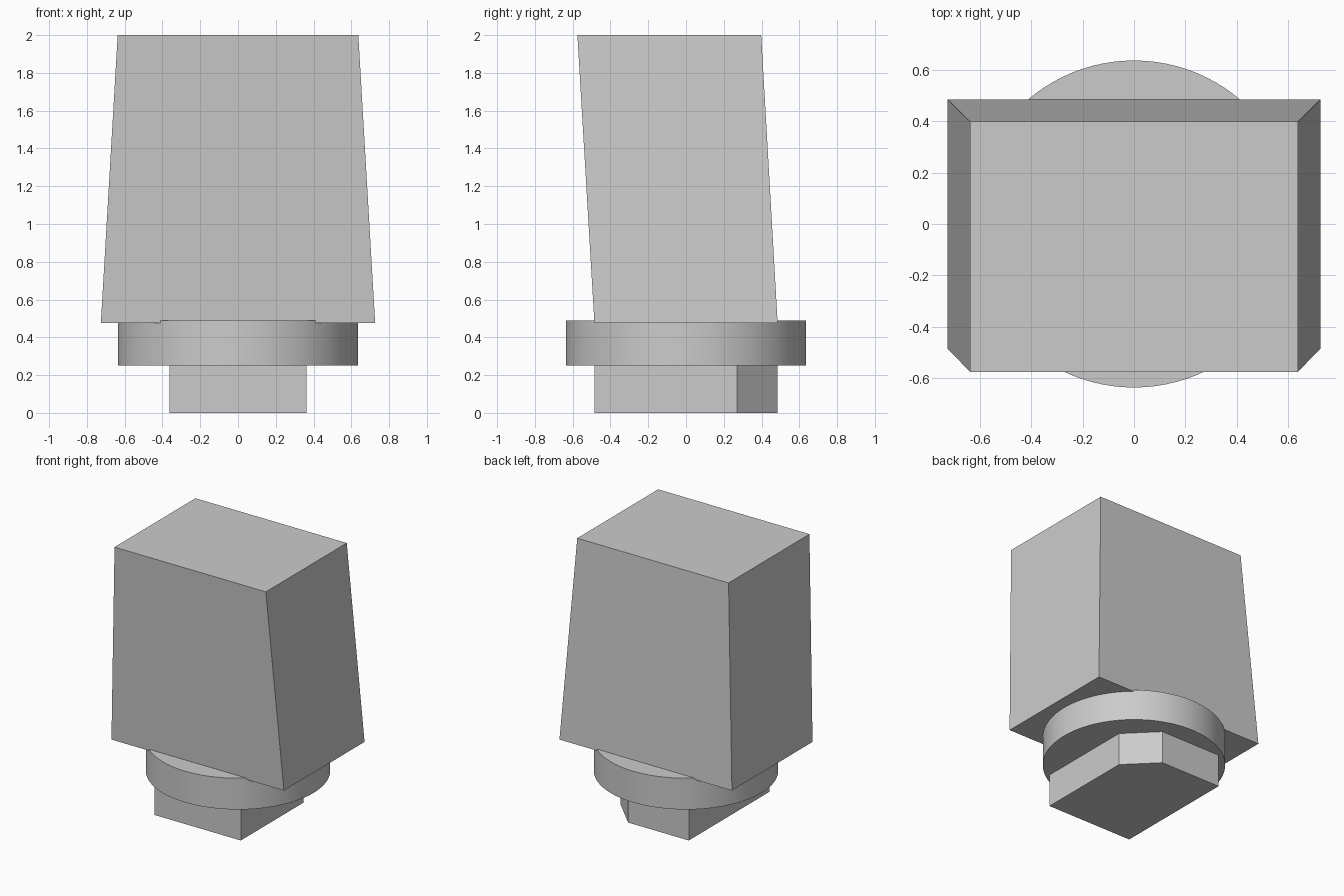
import bpy
import math

cube = bpy.data.objects.get("Cube")
if cube:
    bpy.data.objects.remove(cube, do_unlink=True)

grey = bpy.data.materials.new("light_grey")
grey.use_nodes = True
COLOUR = (0.6, 0.6, 0.6, 1)
grey.diffuse_color = COLOUR
grey.node_tree.nodes["Principled BSDF"].inputs["Base Color"].default_value = COLOUR


def loft(name, lower, upper, z0, z1):
    """Solid between two outlines with equal point counts."""
    n = len(lower)
    verts = [(x, y, z0) for x, y in lower] + [(x, y, z1) for x, y in upper]
    faces = [list(range(n))[::-1], list(range(n, 2 * n))]
    faces += [(i, (i + 1) % n, (i + 1) % n + n, i + n) for i in range(n)]
    mesh = bpy.data.meshes.new(name)
    mesh.from_pydata(verts, [], faces)
    mesh.materials.append(grey)
    obj = bpy.data.objects.new(name, mesh)
    bpy.context.collection.objects.link(obj)
    return obj


def rectangle(half_x, y0, y1):
    return [(-half_x, y0), (half_x, y0), (half_x, y1), (-half_x, y1)]


# Keyed foot with one chamfered back corner
foot = [(-0.363, -0.485), (0.363, -0.485), (0.363, 0.27),
        (0.148, 0.485), (-0.363, 0.485)]
loft("keyed_foot", foot, foot, 0, 0.25)

# Round collar
bpy.ops.mesh.primitive_cylinder_add(vertices=96, radius=0.636, depth=0.238,
                                    location=(0, 0, 0.369))
collar = bpy.context.object
collar.name = "round_collar"
collar.data.materials.append(grey)
bpy.ops.object.shade_smooth_by_angle(angle=math.radians(30))

# Tapered block, leaning to the front
loft("tapered_block", rectangle(0.726, -0.485, 0.485),
     rectangle(0.637, -0.575, 0.398), 0.477, 2)
